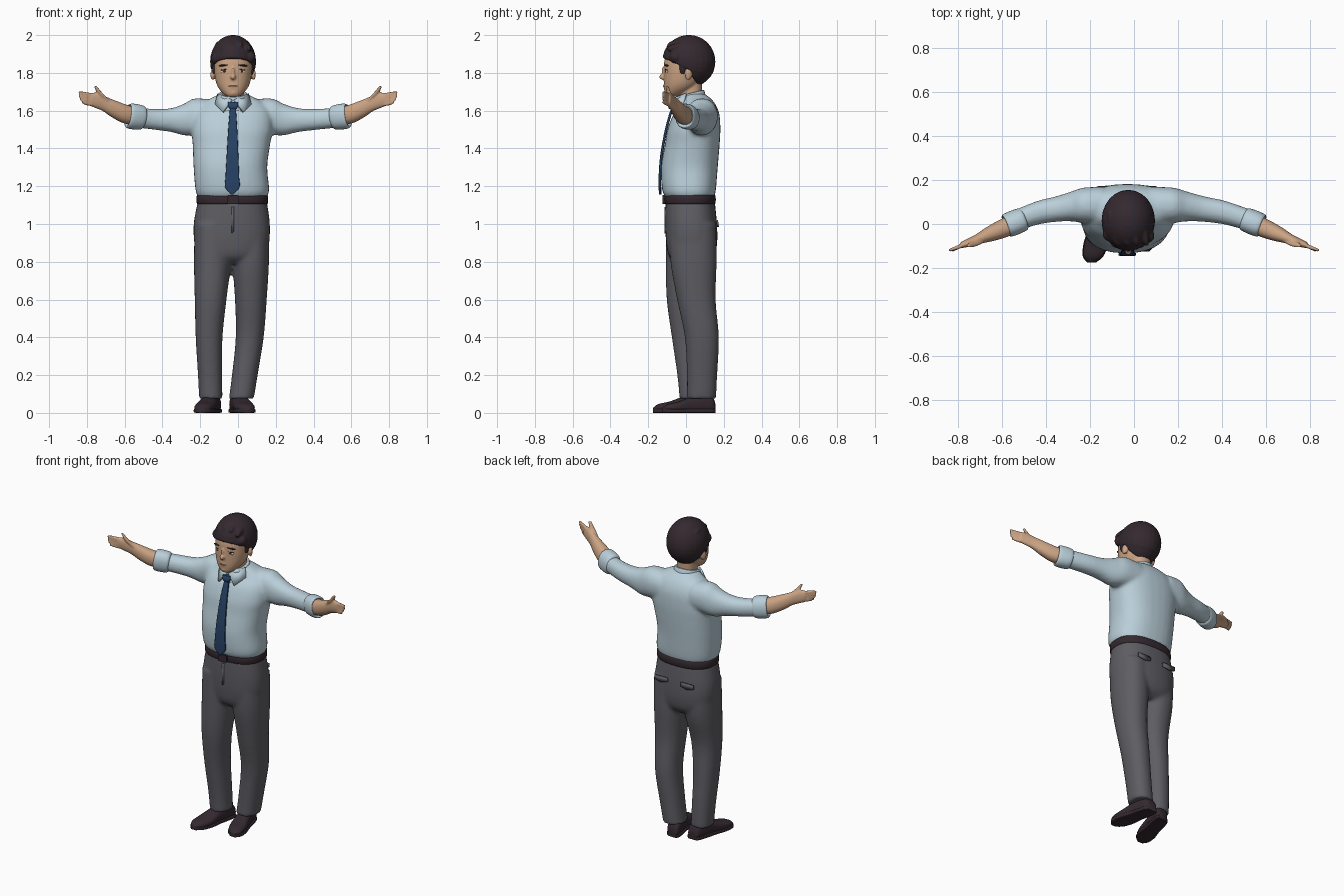
import bpy, bmesh, math
from mathutils import Vector, Matrix, Euler

cube = bpy.data.objects.get("Cube")
if cube:
    bpy.data.objects.remove(cube)

X, Y, Z = Vector((1, 0, 0)), Vector((0, 1, 0)), Vector((0, 0, 1))
MID = -0.026  # centre line of head and neck


def material(name, r, g, b):
    m = bpy.data.materials.new(name)
    m.use_nodes = True
    m.diffuse_color = (r, g, b, 1)
    bsdf = next(n for n in m.node_tree.nodes if n.type == 'BSDF_PRINCIPLED')
    bsdf.inputs["Base Color"].default_value = (r, g, b, 1)
    bsdf.inputs["Roughness"].default_value = 0.8
    return m


skin = material("skin", 0.60, 0.37, 0.23)
dark = material("dark_brown", 0.034, 0.022, 0.028)
cloth = material("pale_blue_cloth", 0.49, 0.62, 0.69)
navy = material("navy", 0.02, 0.055, 0.13)
grey = material("charcoal_cloth", 0.112, 0.110, 0.125)
white = material("eye_white", 0.68, 0.62, 0.56)
lip = material("lip", 0.36, 0.16, 0.11)


def spline(rows, steps=5):
    """Smoothly interpolate rows of numbers."""
    rows = [Vector(r) for r in rows]
    out = []
    for i in range(len(rows) - 1):
        p, q = rows[i], rows[i + 1]
        m0 = (q - rows[max(i - 1, 0)]) / 2
        m1 = (rows[min(i + 2, len(rows) - 1)] - p) / 2
        for k in range(steps):
            t = k / steps
            s = t * t * (3 - 2 * t)
            out.append(p + (q - p) * s + m0 * (t * (1 - t) ** 2) - m1 * (t * t * (1 - t)))
    return out + [rows[-1]]


def loft(bm, rows, u=X, v=Y, power=2.2, sides=32, steps=5):
    """Closed tube through rows of x, y, z, half width along u, half width along v."""
    rings = []
    for x, y, z, a, b in spline(rows, steps):
        ring = []
        for i in range(sides):
            ang = math.tau * i / sides
            c, s = math.cos(ang), math.sin(ang)
            pu = math.copysign(abs(c) ** (2 / power), c) * a
            pv = math.copysign(abs(s) ** (2 / power), s) * b
            ring.append(bm.verts.new(Vector((x, y, z)) + u * pu + v * pv))
        rings.append(ring)
    for r, q in zip(rings, rings[1:]):
        for i in range(sides):
            j = (i + 1) % sides
            bm.faces.new((r[i], r[j], q[j], q[i]))
    bm.faces.new(rings[0])
    bm.faces.new(rings[-1])


def blob(bm, centre, radii, rot=(0, 0, 0)):
    m = Matrix.LocRotScale(Vector(centre), Euler(rot), Vector(radii))
    return bmesh.ops.create_uvsphere(bm, u_segments=24, v_segments=16, radius=1, matrix=m)["verts"]


def finish(bm, name, mat, voxel=0, smooth=3, angle=50):
    bmesh.ops.recalc_face_normals(bm, faces=bm.faces[:])
    mesh = bpy.data.meshes.new(name)
    bm.to_mesh(mesh)
    bm.free()
    mesh.materials.append(mat)
    ob = bpy.data.objects.new(name, mesh)
    bpy.context.collection.objects.link(ob)
    if voxel:  # fuse overlapping volumes into one soft surface
        r = ob.modifiers.new("fuse", 'REMESH')
        r.mode, r.voxel_size, r.use_smooth_shade = 'VOXEL', voxel, True
        s = ob.modifiers.new("soften", 'SMOOTH')
        s.factor, s.iterations = 0.5, smooth
    else:
        bpy.ops.object.select_all(action='DESELECT')
        ob.select_set(True)
        bpy.context.view_layer.objects.active = ob
        bpy.ops.object.shade_smooth_by_angle(angle=math.radians(angle))
    return ob


def plate(name, pts, mat, depth):
    bm = bmesh.new()
    bm.faces.new([bm.verts.new(p) for p in pts])
    ob = finish(bm, name, mat)
    sol = ob.modifiers.new("thickness", 'SOLIDIFY')
    sol.thickness, sol.offset = depth, 0
    return ob


# Shirt: torso and both sleeves
bm = bmesh.new()
loft(bm, [(-.03, .022, 1.135, .178, .125), (-.03, .016, 1.18, .195, .142), (-.04, .018, 1.30, .195, .15),
          (-.035, .033, 1.42, .205, .145), (-.03, .042, 1.50, .215, .14), (-.025, .055, 1.58, .205, .122),
          (-.023, .065, 1.635, .17, .09), (-.025, .055, 1.67, .11, .07), (-.025, .04, 1.69, .07, .055)], power=2.4)
sleeve = [(.08, .085, 1.57, .085, .09), (.18, .085, 1.568, .08, .096), (.24, .08, 1.553, .068, .084),
          (.32, .068, 1.55, .058, .063), (.42, .05, 1.554, .054, .055), (.54, .012, 1.565, .05, .053)]
for side, shift in ((1, 0), (-1, -.05)):
    loft(bm, [(side * x + shift * (.6 - x) / .4, y, z, a, b) for x, y, z, a, b in sleeve], Y, Z)
finish(bm, "shirt", cloth, .011, 4)

# Collar band and collar points
bm = bmesh.new()
loft(bm, [(MID, .025, 1.62, .09, .092), (MID, .02, 1.665, .08, .083), (MID, .017, 1.69, .073, .077),
          (MID, .017, 1.688, .06, .06)], v=Vector((0, 1, .25)), steps=3)
finish(bm, "collar_band", cloth)
for side, label in ((1, "left"), (-1, "right")):
    plate(label + "_collar_point", [(MID + side * .079, .0, 1.69), (MID + side * .006, -.072, 1.658),
          (MID + side * .054, -.08, 1.592), (MID + side * .094, -.015, 1.632)], cloth, .012)

# Rolled cuffs, forearms and hands
for side, label in ((1, "left"), (-1, "right")):
    slant = Vector((side * .35, .94, 0))
    lean = Vector((side * -.15, 0, 1))
    bm = bmesh.new()
    loft(bm, [(side * x, y, z, a, b) for x, y, z, a, b in (
        (.50, .024, 1.562, .048, .052), (.51, .02, 1.563, .054, .063), (.545, .006, 1.568, .056, .067),
        (.575, -.006, 1.572, .054, .065), (.582, -.009, 1.574, .046, .055), (.56, -.002, 1.57, .038, .042))],
        slant, lean, steps=3)
    finish(bm, label + "_cuff", cloth)
    bm = bmesh.new()
    loft(bm, [(side * x, y, z, a, b) for x, y, z, a, b in (
        (.53, .01, 1.566, .044, .046), (.60, -.022, 1.583, .042, .049), (.66, -.047, 1.61, .034, .045),
        (.71, -.068, 1.637, .023, .039), (.755, -.086, 1.655, .018, .039), (.785, -.096, 1.662, .014, .033))],
        slant, lean)
    for i in range(4):  # fingers
        drop = i * .015
        reach = .845 - (.0, .001, .008, .02)[i]
        loft(bm, [(side * .75, -.086, 1.675 - drop, .010, .010), (side * .80, -.105, 1.688 - drop * 1.1, .010, .0105),
                  (side * reach, -.121, 1.696 - drop * 1.15, .006, .007)], Y, Z, sides=12)
    loft(bm, [(side * .70, -.07, 1.655, .02, .02), (side * .73, -.09, 1.69, .015, .015),
              (side * .757, -.10, 1.732, .008, .008)], slant, X, sides=12)
    finish(bm, label + "_arm_and_hand", skin, .0055, 3)

# Trousers: hips and two legs
bm = bmesh.new()
loft(bm, [(-.03, .022, 1.125, .182, .13), (-.033, .027, 1.0, .202, .137), (-.033, .03, .9, .198, .135),
          (-.033, .03, .83, .175, .12), (-.033, .03, .79, .12, .08)], power=2.4)
loft(bm, [(-.13, .02, 1.0, .10, .125), (-.135, .015, .8, .098, .122), (-.145, -.005, .6, .084, .097),
          (-.153, .01, .4, .071, .085), (-.148, .03, .2, .064, .076), (-.144, .038, .075, .062, .072)])
loft(bm, [(.065, .035, 1.0, .10, .125), (.067, .04, .8, .097, .122), (.068, .055, .6, .084, .102),
          (.062, .084, .4, .074, .09), (.036, .085, .2, .068, .08), (.018, .082, .075, .066, .077)])
finish(bm, "trousers", grey, .011, 4)

# Back pocket flaps and fly seam
for x in (-.125, .06):
    plate("pocket_flap", [(x - .045, .165, 1.02), (x + .045, .165, 1.02), (x + .045, .167, .995),
                          (x, .17, .985), (x - .045, .167, .995)], grey, .009)
plate("fly_seam", [(-.035, -.11, 1.09), (-.022, -.11, 1.09), (-.022, -.111, .96), (-.035, -.111, .95)], grey, .008)

# Belt, buckle and belt loops
bm = bmesh.new()
loft(bm, [(-.03, .022, z, .187 + d, .133 + d) for z, d in ((1.106, -.004), (1.112, .002), (1.148, .002), (1.154, -.004))],
     power=2.4, sides=48, steps=2)
finish(bm, "belt", dark)
bm = bmesh.new()
loft(bm, [(MID, -.125, 1.13, .03, .024), (MID, -.11, 1.13, .03, .024)], X, Z, power=8)
finish(bm, "buckle", dark, angle=30)

# Shoes with soles
profile = [(0, .028, .05), (.06, .04, .085), (.25, .045, .098), (.45, .046, .086),
           (.7, .053, .06), (.9, .043, .047), (1, .016, .026)]
for label, heel, toe in (("left", (-.01, .155), (.05, -.125)), ("right", (-.125, .115), (-.193, -.175))):
    for part, extra, low in (("shoe", 0, 1), ("sole", .004, .28)):
        rows = []
        for t, w, h in profile:
            h = h if low == 1 else .022
            rows.append((heel[0] + (toe[0] - heel[0]) * t, heel[1] + (toe[1] - heel[1]) * t, h / 2, w + extra, h / 2))
        bm = bmesh.new()
        loft(bm, rows, X, Z, power=2.6 if low == 1 else 6)
        finish(bm, label + "_" + part, dark)

# Tie
bm = bmesh.new()
loft(bm, [(MID, -.078, 1.608, .017, .012), (MID, -.079, 1.625, .026, .014), (MID, -.074, 1.645, .026, .010)], power=4)
finish(bm, "tie_knot", navy)
bm = bmesh.new()
loft(bm, [(-.027, -.074, 1.61, .016, .007), (-.028, -.105, 1.5, .024, .007), (-.029, -.130, 1.36, .031, .007),
          (-.03, -.138, 1.25, .036, .007), (-.03, -.138, 1.195, .038, .007), (-.03, -.137, 1.155, .004, .006)],
     power=5, sides=24)
finish(bm, "tie_blade", navy)

# Head, neck, nose and ears
bm = bmesh.new()
loft(bm, [(MID, -.075, 1.674, .028, .03), (MID, -.062, 1.688, .05, .05), (MID, -.036, 1.72, .077, .08),
          (MID, -.02, 1.76, .093, .097), (MID, -.01, 1.82, .101, .107), (MID, 0, 1.88, .1, .11), (MID, .01, 1.94, .07, .08)])
loft(bm, [(MID, .035, 1.6, .06, .06), (MID, .025, 1.68, .058, .06), (MID, .02, 1.76, .06, .065)])
blob(bm, (MID, -.12, 1.779, ), (.015, .022, .016))
blob(bm, (MID, -.114, 1.80), (.009, .014, .034), (.2, 0, 0))
blob(bm, (MID, -.098, 1.695), (.026, .018, .018))
blob(bm, (MID, -.108, 1.731), (.024, .012, .014))
for side in (1, -1):
    blob(bm, (MID + side * .106, .015, 1.795), (.011, .022, .034), (-.2, 0, side * .45))
finish(bm, "head", skin, .0055, 3)

# Eyes, irises, brows and mouth
for side, label in ((1, "left"), (-1, "right")):
    for part, mat, dx, y, z, radii in (("eye", white, .047, -.102, 1.808, (.019, .006, .008)),
                                       ("iris", dark, .046, -.1065, 1.808, (.007, .004, .007)),
                                       ("eyelid", dark, .047, -.1045, 1.817, (.021, .005, .0025)),
                                       ("brow", dark, .05, -.103, 1.84, (.028, .007, .005))):
        bm = bmesh.new()
        blob(bm, (MID + side * dx, y, z), radii, (0, side * .1, side * .3))
        finish(bm, label + "_" + part, mat)
bm = bmesh.new()
blob(bm, (MID, -.117, 1.73), (.024, .005, .003))
finish(bm, "mouth", lip)

# Hair: crown cap, back mass and swept locks
bm = bmesh.new()
for scale, point, normal in ((1, (0, 0, 1.828), (0, .39, .92)), (.985, (0, .0, 1.83), (0, .83, .55))):
    verts = blob(bm, (MID, .015, 1.86), (.122 * scale, .141 * scale, .141 * scale))
    faces = list({f for v in verts for f in v.link_faces})
    edges = list({e for v in verts for e in v.link_edges})
    bmesh.ops.bisect_plane(bm, geom=verts + edges + faces, plane_co=point, plane_no=normal, clear_inner=True)
    bmesh.ops.holes_fill(bm, edges=[e for e in bm.edges if e.is_boundary], sides=0)
for i in range(5):  # fringe
    x = -.095 + i * .043
    blob(bm, (MID + x + .01, -.088 + abs(x) * .45, 1.893 - abs(x) * .15), (.031, .033, .034), (.3, .6, 0))
for i in range(4):  # crown locks
    x = -.066 + i * .044
    blob(bm, (MID + x, -.02, 1.968 - abs(x) * .45), (.021, .085, .025), (.15, 0, .25))
for side in (1, -1):  # sideburns
    blob(bm, (MID + side * .1, -.018, 1.825), (.011, .018, .035))
finish(bm, "hair", dark, .006, 3)
